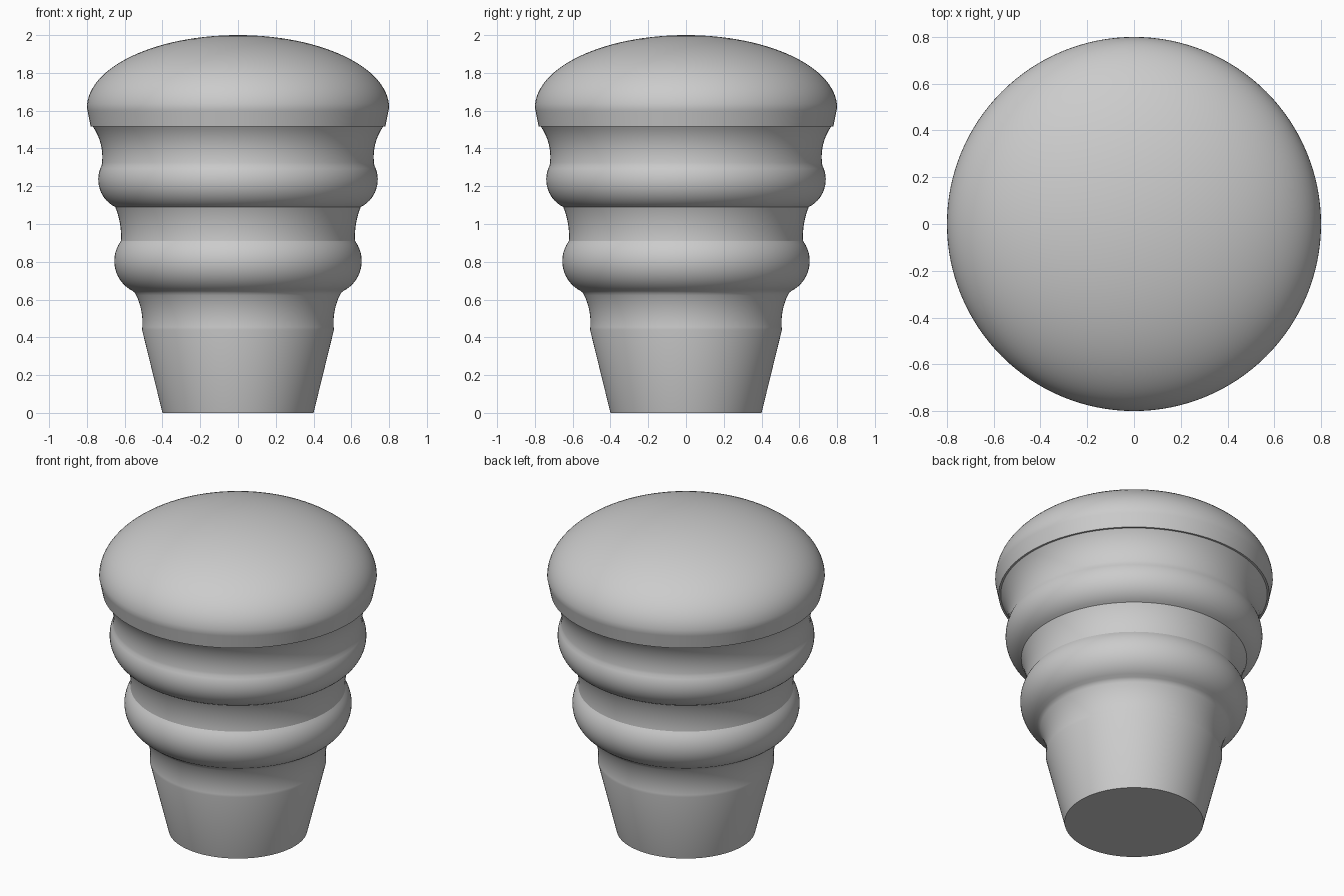
import bpy, bmesh, math
from mathutils import Vector

cube = bpy.data.objects.get("Cube")
if cube:
    bpy.data.objects.remove(cube, do_unlink=True)

mat = bpy.data.materials.new("plain grey")
mat.use_nodes = True
grey = (0.6, 0.6, 0.6, 1)
mat.diffuse_color = grey
mat.node_tree.nodes["Principled BSDF"].inputs["Base Color"].default_value = grey


def arc(a, b, c, steps=14):
    """Points on the circle that runs from a through b to c, as (radius, z)."""
    a, b, c = Vector(a), Vector(b), Vector(c)
    d = 2 * (a.x * (b.y - c.y) + b.x * (c.y - a.y) + c.x * (a.y - b.y))
    aa, bb, cc = a.dot(a), b.dot(b), c.dot(c)
    mid = Vector(((aa * (b.y - c.y) + bb * (c.y - a.y) + cc * (a.y - b.y)) / d,
                  (aa * (c.x - b.x) + bb * (a.x - c.x) + cc * (b.x - a.x)) / d))
    radius = (a - mid).length
    start = math.atan2(a.y - mid.y, a.x - mid.x)
    sweep = math.atan2(c.y - mid.y, c.x - mid.x) - start
    sweep = (sweep + math.pi) % math.tau - math.pi
    return [(mid.x + radius * math.cos(start + sweep * i / steps),
             mid.y + radius * math.sin(start + sweep * i / steps))
            for i in range(steps + 1)]


def lathe(name, profile, segments=128):
    """Revolve a profile of (radius, z) points about the z axis."""
    bm = bmesh.new()
    verts = [bm.verts.new((r, 0, z)) for r, z in profile]
    edges = [bm.edges.new(pair) for pair in zip(verts, verts[1:])]
    bmesh.ops.spin(bm, geom=verts + edges, cent=(0, 0, 0), axis=(0, 0, 1),
                   angle=math.tau, steps=segments, use_duplicate=False)
    bmesh.ops.remove_doubles(bm, verts=bm.verts, dist=0.0002)
    bmesh.ops.recalc_face_normals(bm, faces=bm.faces)
    mesh = bpy.data.meshes.new(name)
    bm.to_mesh(mesh)
    bm.free()
    obj = bpy.data.objects.new(name, mesh)
    bpy.context.collection.objects.link(obj)
    mesh.materials.append(mat)
    bpy.ops.object.select_all(action='DESELECT')
    obj.select_set(True)
    bpy.context.view_layer.objects.active = obj
    bpy.ops.object.shade_smooth_by_angle(angle=math.radians(25))
    return obj


# tapered foot, coves and rounded rings, up to the underside of the cap
profile = [(0, 0), (0.4, 0)]
profile += arc((0.508, 0.44), (0.51, 0.53), (0.545, 0.635))
profile += arc((0.557, 0.645), (0.655, 0.81), (0.62, 0.91))
profile += arc((0.62, 0.91), (0.623, 0.99), (0.65, 1.09))[1:]
profile += arc((0.65, 1.09), (0.74, 1.24), (0.722, 1.31))[1:]
profile += arc((0.722, 1.31), (0.722, 1.4), (0.768, 1.515))[1:]

# cap: short flared rim under a flattened dome
profile += [(0.78, 1.515), (0.797, 1.6)]
dome_steps = 28
for i in range(dome_steps + 1):
    t = math.pi / 2 * i / dome_steps
    profile.append((0.8 * math.cos(t), 1.615 + 0.385 * math.sin(t)))
profile[-1] = (0, 2)

lathe("turned_knob", profile)
